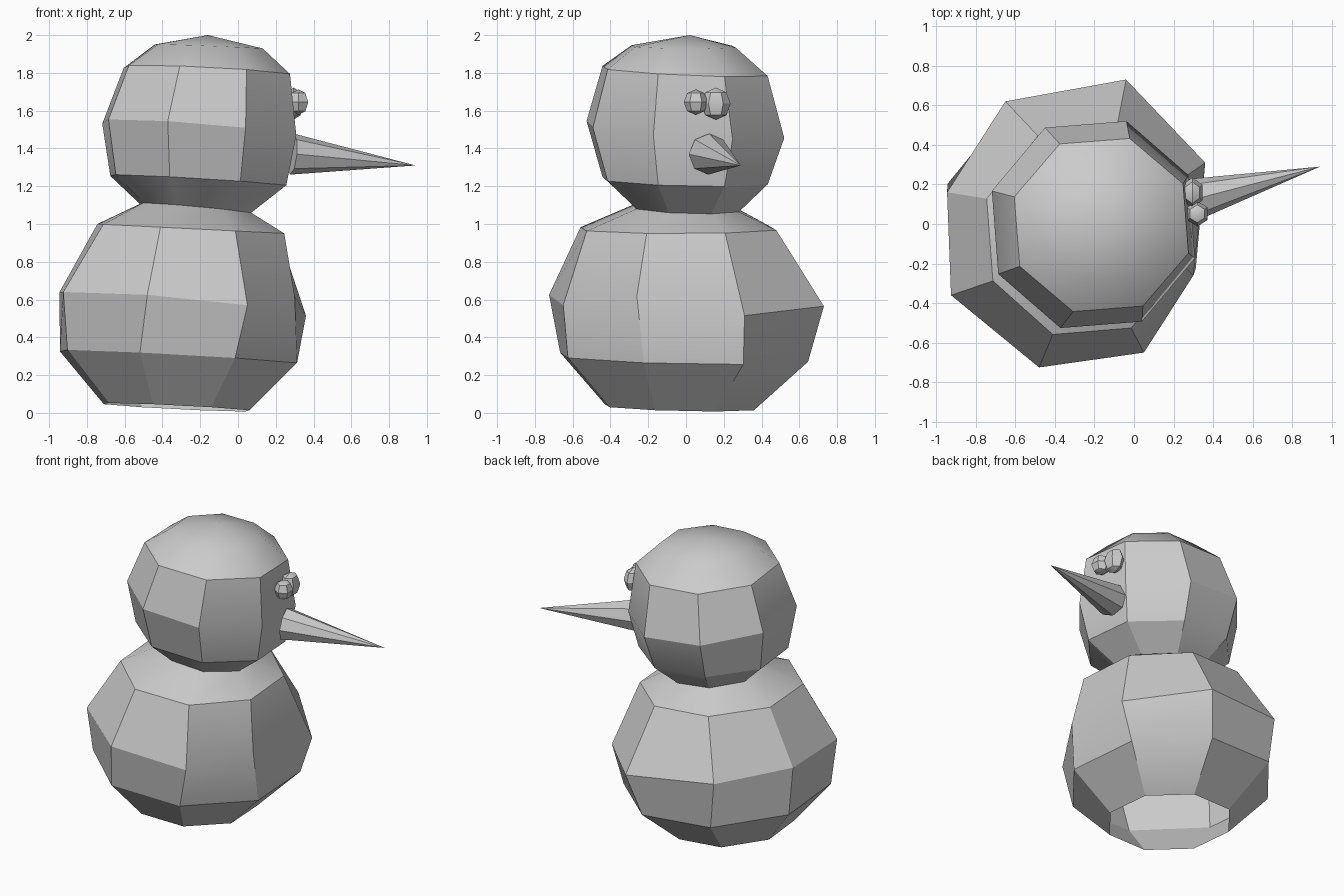
import bpy, bmesh
from math import cos, sin, radians
from mathutils import Vector

if "Cube" in bpy.data.objects:
    bpy.data.objects.remove(bpy.data.objects["Cube"])

SIDES = 8


def ring(cx, cy, cz, rx, ry, sx, sy, turn=27):
    """Tilted octagon: centre, radii, and z slope along x and y."""
    pts = []
    for i in range(SIDES):
        a = radians(turn + 45 * i)
        x, y = rx * cos(a), ry * sin(a)
        pts.append((cx + x, cy + y, cz + sx * x + sy * y))
    return pts


def loft(name, rings, apex=None):
    bm = bmesh.new()
    loops = [[bm.verts.new(p) for p in r] for r in rings]
    for lo, hi in zip(loops, loops[1:]):
        for i in range(SIDES):
            j = (i + 1) % SIDES
            bm.faces.new((lo[i], lo[j], hi[j], hi[i]))
    if apex:
        tip = bm.verts.new(apex)
        for i in range(SIDES):
            bm.faces.new((loops[-1][i], loops[-1][(i + 1) % SIDES], tip))
    return finish(name, bm)


def finish(name, bm):
    me = bpy.data.meshes.new(name)
    bm.to_mesh(me)
    bm.free()
    ob = bpy.data.objects.new(name, me)
    bpy.context.collection.objects.link(ob)
    bpy.ops.object.select_all(action='DESELECT')
    ob.select_set(True)
    bpy.context.view_layer.objects.active = ob
    bpy.ops.object.shade_smooth_by_angle(angle=radians(30))
    return ob


# Uneven widest ring of the lower ball
belly = [(0.36, 0.31, 0.515), (-0.04, 0.73, 0.565), (-0.65, 0.62, 0.62),
         (-0.945, 0.16, 0.64), (-0.925, -0.36, 0.64), (-0.48, -0.725, 0.625),
         (0.05, -0.65, 0.57), (0.30, -0.26, 0.62)]

# Lower and upper snow balls share the neck ring; the bottom is open
loft("snow_body", [
    ring(-0.325, -0.035, 0.03, 0.405, 0.415, -0.05, -0.025),
    ring(-0.315, -0.01, 0.295, 0.66, 0.69, -0.055, -0.02),
    belly,
    ring(-0.25, -0.04, 0.975, 0.52, 0.545, -0.05, 0.0),
    ring(-0.225, 0.0, 1.083, 0.31, 0.295, -0.09, -0.035),
    ring(-0.21, -0.005, 1.23, 0.49, 0.46, -0.06, -0.025),
    ring(-0.205, -0.003, 1.50, 0.54, 0.55, -0.08, -0.06),
    ring(-0.165, -0.005, 1.81, 0.463, 0.46, -0.05, -0.045),
    ring(-0.155, -0.012, 1.94, 0.30, 0.29, -0.04, -0.01),
], apex=(-0.16, 0.02, 2.0))

# Long pointed nose
base, tip = Vector((0.285, 0.12, 1.37)), Vector((0.94, 0.29, 1.31))
axis = tip - base
bm = bmesh.new()
bmesh.ops.create_cone(bm, cap_ends=True, segments=8, radius1=0.109,
                      radius2=0, depth=axis.length)
quat = axis.to_track_quat('Z', 'Y')
for v in bm.verts:
    v.co = quat @ v.co + (base + tip) / 2
finish("nose", bm)

# Faceted lump eyes
for name, centre, size in [
        ("eye_front", (0.32, 0.052, 1.645), (0.06, 0.064, 0.068)),
        ("eye_back", (0.295, 0.158, 1.637), (0.06, 0.078, 0.085))]:
    bm = bmesh.new()
    bmesh.ops.create_uvsphere(bm, u_segments=6, v_segments=4, radius=1)
    bmesh.ops.scale(bm, vec=size, verts=bm.verts)
    bmesh.ops.translate(bm, vec=centre, verts=bm.verts)
    finish(name, bm)
